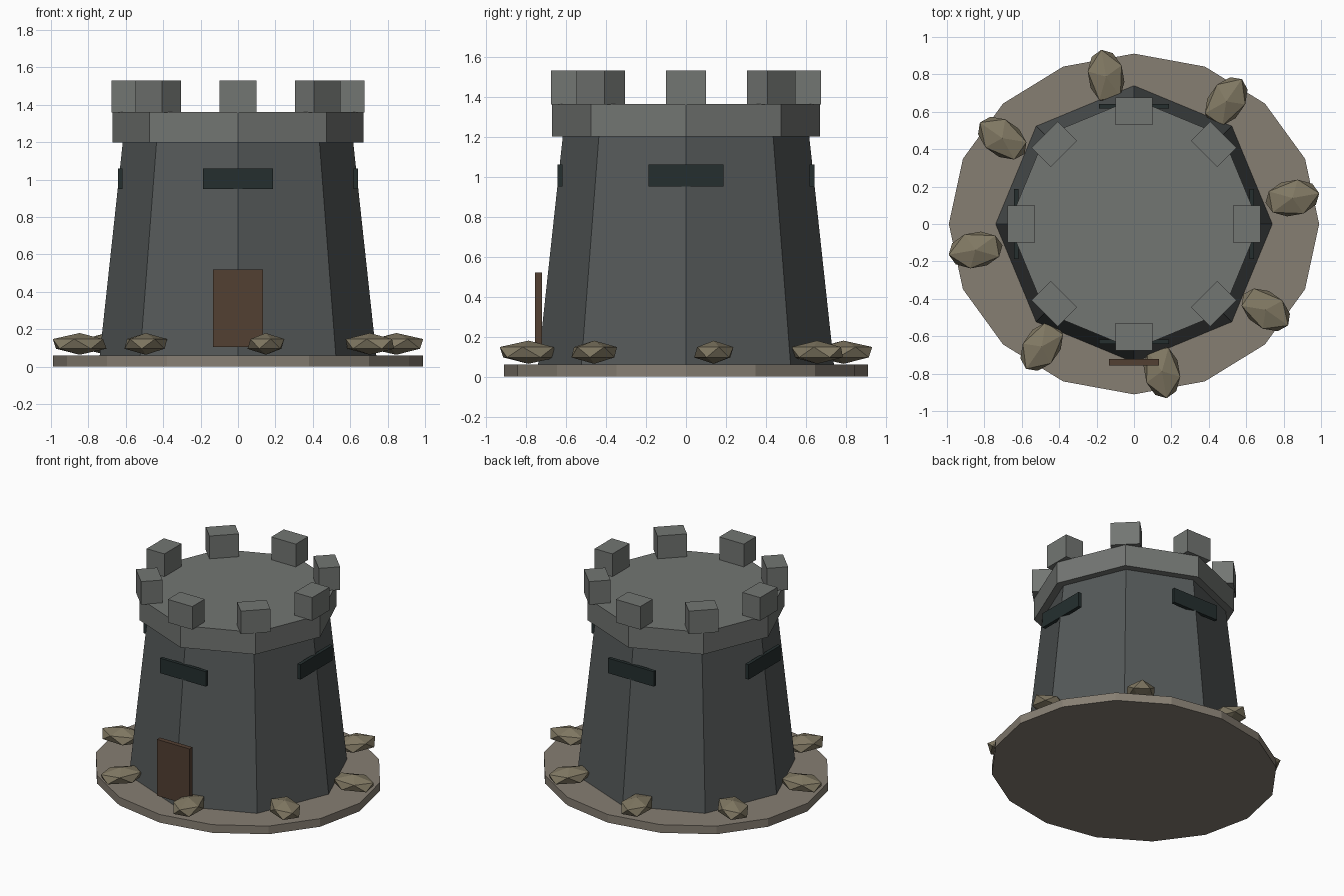
import bpy
from math import cos, sin, radians, pi

if "Cube" in bpy.data.objects:
    bpy.data.objects.remove(bpy.data.objects["Cube"])


def material(name, rgb):
    mat = bpy.data.materials.new(name)
    mat.use_nodes = True
    mat.diffuse_color = (*rgb, 1)
    bsdf = mat.node_tree.nodes["Principled BSDF"]
    bsdf.inputs["Base Color"].default_value = (*rgb, 1)
    bsdf.inputs["Roughness"].default_value = 0.9
    return mat


WALL = material("dark_stone", (0.09, 0.1, 0.1))
TRIM = material("light_stone", (0.17, 0.18, 0.17))
EARTH = material("earth", (0.24, 0.21, 0.17))
ROCK = material("rock", (0.22, 0.19, 0.125))
DARK = material("window_dark", (0.018, 0.028, 0.028))
WOOD = material("wood", (0.085, 0.05, 0.032))


def finish(name, mat):
    obj = bpy.context.object
    obj.name = obj.data.name = name
    obj.data.materials.append(mat)
    return obj


def frustum(name, sides, r_low, r_high, z_low, z_high, mat):
    bpy.ops.mesh.primitive_cone_add(vertices=sides, radius1=r_low, radius2=r_high,
                                    depth=z_high - z_low,
                                    location=(0, 0, (z_low + z_high) / 2))
    return finish(name, mat)


def box(name, size, angle, radius, z, mat):
    """Box of (radial, tangential, vertical) size, placed around the tower."""
    bpy.ops.mesh.primitive_cube_add(size=1, rotation=(0, 0, angle),
                                    location=(radius * cos(angle), radius * sin(angle), z))
    obj = finish(name, mat)
    obj.scale = size
    return obj


# Oval ground slab and tapered octagonal tower
ground_slab = frustum("ground_slab", 16, 0.99, 0.99, 0, 0.06, EARTH)
ground_slab.scale.y = 0.92
frustum("tower_wall", 8, 0.745, 0.615, 0.01, 1.21, WALL)
frustum("parapet", 8, 0.67, 0.67, 1.2, 1.362, TRIM)

# Battlements
for i in range(8):
    box(f"merlon_{i + 1}", (0.145, 0.2, 0.17), i * pi / 4, 0.603, 1.445, TRIM)

# Slit windows on four sides and the front door
for side, i in (("left", 0), ("back", 1), ("right", 2), ("front", 3)):
    box(f"{side}_window", (0.025, 0.375, 0.11), i * pi / 2, 0.629, 1.005, DARK)
box("door", (0.035, 0.265, 0.415), -pi / 2, 0.738, 0.312, WOOD)

# Flattened rocks ringing the tower
for i in range(8):
    a = radians(10 + 45 * i)
    bpy.ops.mesh.primitive_ico_sphere_add(subdivisions=1, radius=1, rotation=(0, 0, a),
                                          location=(0.86 * cos(a), 0.8 * sin(a), 0.122))
    finish(f"rock_{i + 1}", ROCK).scale = (0.163, 0.108, 0.058)
